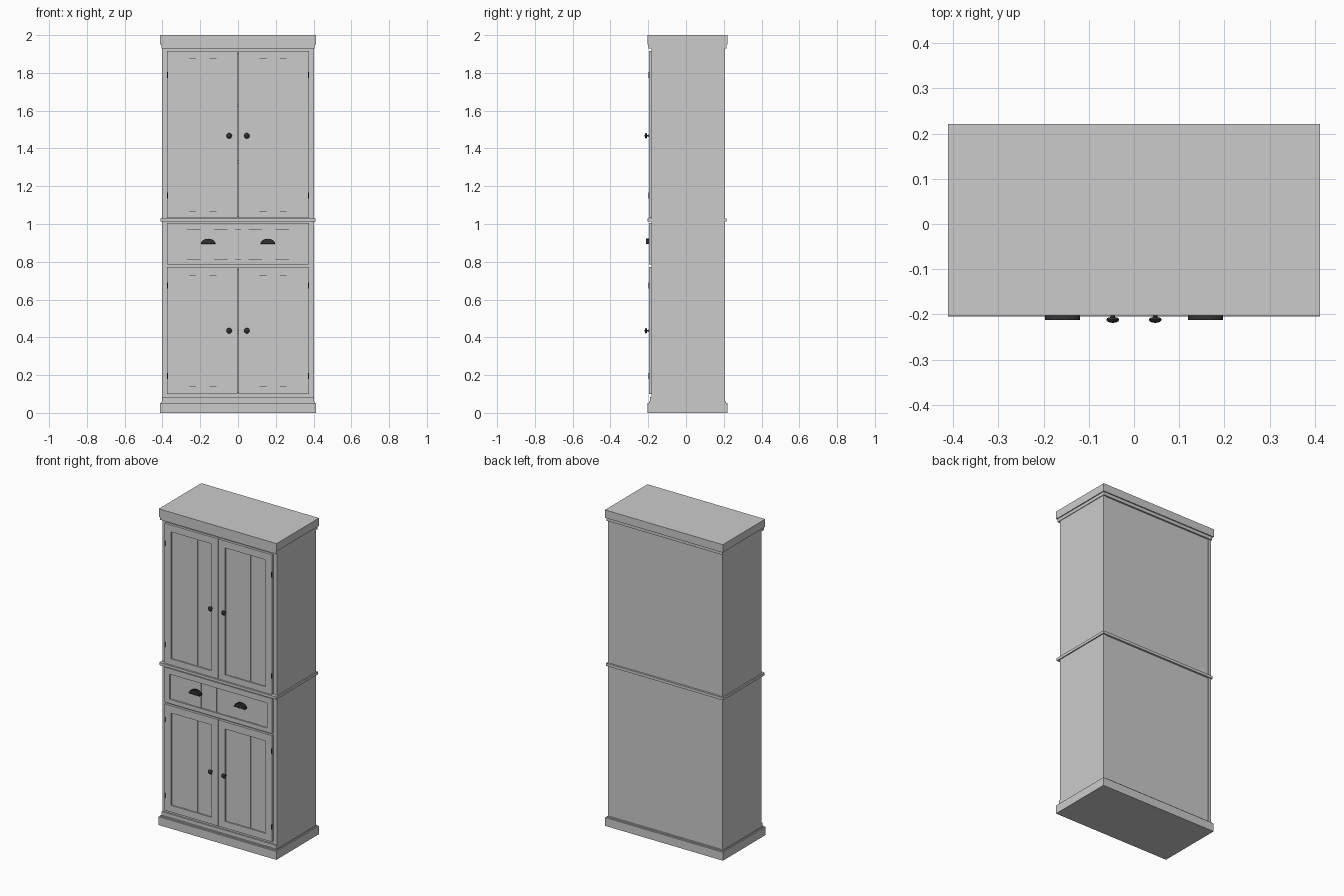
import bpy, bmesh, math

if "Cube" in bpy.data.objects:
    bpy.data.objects.remove(bpy.data.objects["Cube"])

dark = bpy.data.materials.new("dark_metal")
dark.diffuse_color = (0.03, 0.03, 0.03, 1)
dark.use_nodes = True
dark.node_tree.nodes["Principled BSDF"].inputs["Base Color"].default_value = dark.diffuse_color


def finish(name, bm, mat=None, smooth=False):
    bmesh.ops.recalc_face_normals(bm, faces=bm.faces)
    me = bpy.data.meshes.new(name)
    bm.to_mesh(me)
    bm.free()
    ob = bpy.data.objects.new(name, me)
    bpy.context.collection.objects.link(ob)
    if mat:
        me.materials.append(mat)
    if smooth:
        bpy.context.view_layer.objects.active = ob
        ob.select_set(True)
        bpy.ops.object.shade_smooth_by_angle(angle=math.radians(40))
        ob.select_set(False)
    return ob


def add_box(bm, x0, x1, y0, y1, z0, z1):
    for v in bmesh.ops.create_cube(bm, size=1)["verts"]:
        v.co = (x1 if v.co.x > 0 else x0, y1 if v.co.y > 0 else y0, z1 if v.co.z > 0 else z0)


def boxes(name, *dims, mat=None):
    bm = bmesh.new()
    for d in dims:
        add_box(bm, *d)
    return finish(name, bm, mat)


def framed_front(name, x0, x1, z0, z1, px0, px1, pz0, pz1, planks):
    """Stiles, rails, recessed panel and raised planks."""
    f, b = -0.197, -0.181
    parts = [(x0, px0, f, b, z0, z1), (px1, x1, f, b, z0, z1),
             (px0, px1, f, b, z0, pz0), (px0, px1, f, b, pz1, z1),
             (px0, px1, -0.187, b, pz0, pz1)]
    parts += [(a, c, -0.190, -0.186, pz0, pz1) for a, c in planks]
    return boxes(name, *parts)


# Plinth, mouldings and cornice
boxes("plinth", (-0.412, 0.412, -0.205, 0.219, 0, 0.053))
boxes("plinth_step", (-0.405, 0.405, -0.197, 0.212, 0.053, 0.06))
boxes("middle_moulding", (-0.409, 0.409, -0.203, 0.215, 1.012, 1.029))
boxes("cornice_moulding", (-0.406, 0.406, -0.198, 0.214, 1.93, 1.952))
boxes("cornice_top", (-0.412, 0.412, -0.203, 0.221, 1.95, 2.0))

# Carcass: sides, back, shelves
for s, side in ((-1, "left"), (1, "right")):
    a, b = sorted((s * 0.402, s * 0.385))
    boxes(side + "_side_panel", (a, b, -0.18, 0.207, 0.05, 1.94))
boxes("back_panel", (-0.386, 0.386, 0.195, 0.203, 0.05, 1.94))
for i, z in enumerate((0.06, 0.42, 0.775, 1.01, 1.32, 1.62)):
    boxes(f"shelf_{i}", (-0.386, 0.386, -0.17, 0.196, z, z + 0.015))

# Face frame
boxes("face_frame",
      (-0.402, -0.37, -0.182, -0.165, 0.05, 1.94), (0.37, 0.402, -0.182, -0.165, 0.05, 1.94),
      (-0.37, 0.37, -0.182, -0.165, 0.06, 0.11), (-0.37, 0.37, -0.182, -0.165, 0.76, 0.80),
      (-0.37, 0.37, -0.182, -0.165, 0.99, 1.04), (-0.37, 0.37, -0.182, -0.165, 1.90, 1.94))
boxes("bottom_rail", (-0.402, 0.402, -0.19, -0.165, 0.055, 0.083))

# Doors with beadboard planks
rows = (("lower", 0.10, 0.773, 0.143, 0.727, 0.435, (0.195, 0.675)),
        ("upper", 1.032, 1.917, 1.07, 1.873, 1.467, (1.15, 1.79)))
edges = ((0.048, 0.115), (0.15, 0.222), (0.257, 0.33))
for s, side in ((-1, "left"), (1, "right")):
    for row, z0, z1, pz0, pz1, kz, hinges in rows:
        x0, x1 = sorted((s * 0.0015, s * 0.375))
        p0, p1 = sorted((s * 0.048, s * 0.33))
        framed_front(f"{row}_{side}_door", x0, x1, z0, z1, p0, p1, pz0, pz1,
                     [sorted((s * a, s * b)) for a, b in edges])
        # Turned knob
        bm = bmesh.new()
        prof = [(0, -0.195), (0.008, -0.195), (0.005, -0.200), (0.005, -0.206),
                (0.012, -0.208), (0.0145, -0.2115), (0.012, -0.2155), (0.007, -0.218), (0, -0.219)]
        vs = [bm.verts.new((s * 0.047 + r, y, kz)) for r, y in prof]
        es = [bm.edges.new(p) for p in zip(vs, vs[1:])]
        bmesh.ops.spin(bm, geom=vs + es, cent=(s * 0.047, 0, kz), axis=(0, 1, 0),
                       angle=2 * math.pi, steps=24)
        bmesh.ops.remove_doubles(bm, verts=bm.verts, dist=1e-5)
        finish(f"{row}_{side}_knob", bm, dark, True)
        # Hinge barrels
        for i, hz in enumerate(hinges):
            bm = bmesh.new()
            bmesh.ops.create_cone(bm, cap_ends=True, segments=12, radius1=0.004,
                                  radius2=0.004, depth=0.032)
            bmesh.ops.translate(bm, verts=bm.verts, vec=(s * 0.373, -0.1955, hz))
            finish(f"{row}_{side}_hinge_{i}", bm, dark, True)

# Drawer
half = ((0.016, 0.055), (0.126, 0.198), (0.27, 0.34))
framed_front("drawer_front", -0.375, 0.375, 0.785, 1.006, -0.34, 0.34, 0.812, 0.97,
             [sorted((s * a, s * b)) for s in (-1, 1) for a, b in half])

# Cup pulls: half-ellipse shells open underneath
for s, side in ((-1, "left"), (1, "right")):
    bm = bmesh.new()
    n = 20
    rings = [[bm.verts.new((s * 0.158 + 0.039 * math.cos(math.pi * i / n), y,
                            0.895 + 0.027 * math.sin(math.pi * i / n)))
              for i in range(n + 1)] for y in (-0.186, -0.213)]
    for i in range(n):
        bm.faces.new((rings[0][i], rings[0][i + 1], rings[1][i + 1], rings[1][i]))
    bm.faces.new(rings[1])
    ob = finish(side + "_cup_pull", bm, dark, True)
    mod = ob.modifiers.new("thickness", "SOLIDIFY")
    mod.thickness = 0.002
    mod.offset = -1
